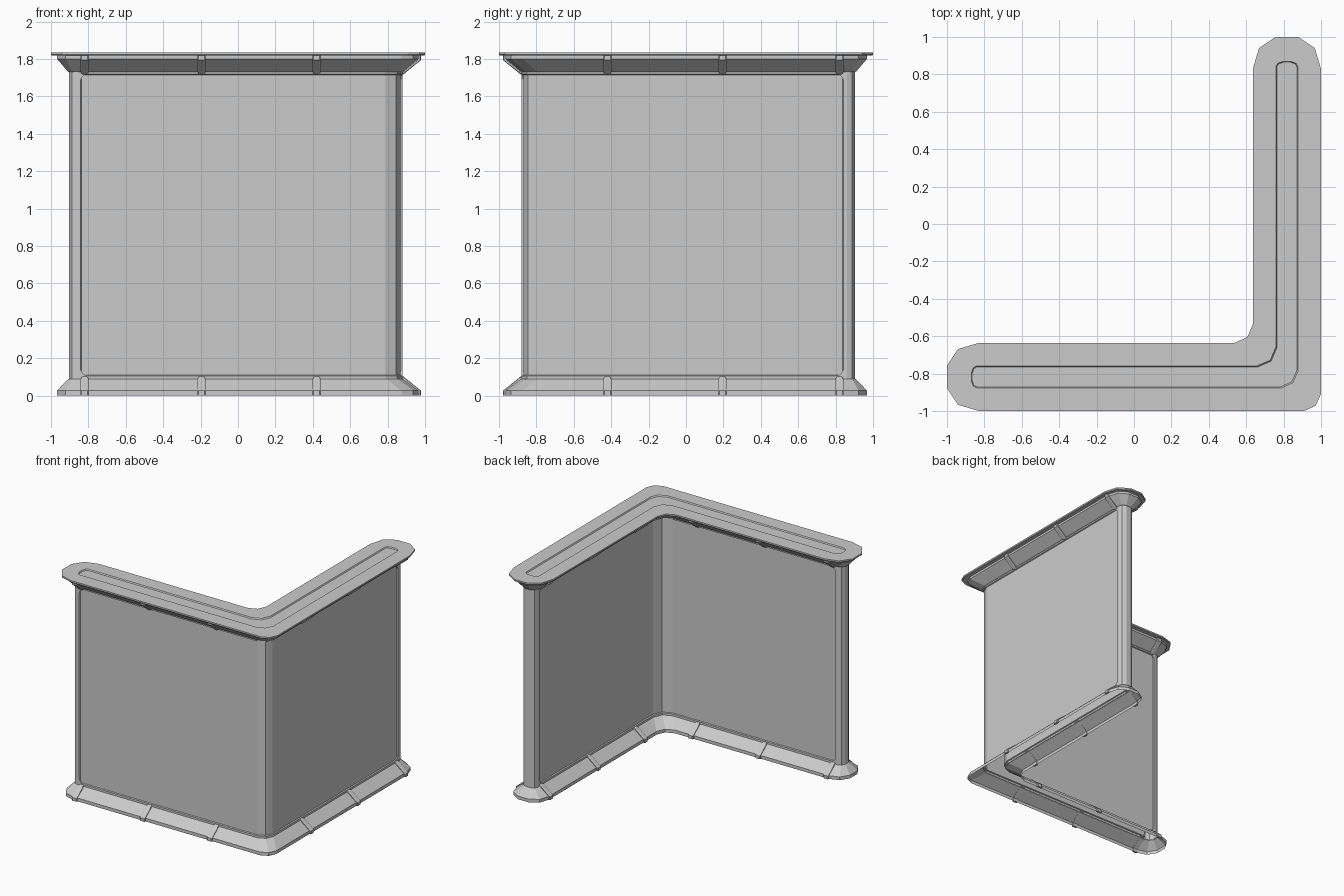
import bpy, bmesh, math

if "Cube" in bpy.data.objects:
    bpy.data.objects.remove(bpy.data.objects["Cube"])

C = 0.8175          # distance of each arm's centre line from the middle
H = 1.82            # underside of the top plate


def mirror(p):      # swaps the two arms across the L's diagonal
    return (-p[1], -p[0])


def outline(w, s, t):
    """L-shaped outline: half width w, straight to s, faceted end reaching t."""
    o, i, m = C + w, C - w, s + 0.65 * (t - s)
    arm = [(o, 0.09 - o), (o, s), (C + .82 * w, m), (C + .33 * w, t),
           (C - .33 * w, t), (C - .82 * w, m), (i, s), (i, 0.10 - i)]
    inner, outer = (i - .03, .03 - i), (o - .028, .028 - o)
    return arm + [inner] + [mirror(p) for p in reversed(arm)] + [outer]


def finish(name, bm):
    me = bpy.data.meshes.new(name)
    bm.to_mesh(me)
    bm.free()
    ob = bpy.data.objects.new(name, me)
    bpy.context.collection.objects.link(ob)
    return ob


def loft(rows, close_top=False):
    """Rows of (half width, straight end, tip, z), bottom to top."""
    bm = bmesh.new()
    rings = [[bm.verts.new((x, y, z)) for x, y in outline(w, s, t)]
             for w, s, t, z in rows]
    n = len(rings[0])
    strips = []
    for a, b in zip(rings, rings[1:]):
        strips.append([bm.faces.new((a[k], a[(k + 1) % n], b[(k + 1) % n], b[k]))
                       for k in range(n)])
    if close_top:
        bm.faces.new(rings[-1])
    bm.normal_update()
    return bm, strips


# Base skirt, open underneath
bm, _ = loft([(.147, .84, .967, 0), (.147, .84, .967, .027),
              (.07, .85, .912, .085), (.06, .85, .903, .09)])
finish("base_skirt", bm)

# Wall with a recessed panel wrapping each side of the corner
W, S, Z0, Z1 = .061, .86, .088, 1.737
bm, strips = loft([(W, S, .904, Z0), (W, S, .904, Z1)])
for ids in ((15, 16, 17, 0), (6, 7, 8, 9)):
    faces = [strips[0][k] for k in ids]
    bmesh.ops.inset_region(bm, faces=faces, thickness=.018, depth=0,
                           use_boundary=True, use_even_offset=True)
    bmesh.ops.inset_region(bm, faces=faces, thickness=.004, depth=-.009,
                           use_boundary=True, use_even_offset=True)
finish("wall", bm)

# Small fillets that round the panel corners
bm = bmesh.new()
R = .045
for side in (1, -1):
    for zc, up in ((Z0 + .017, 1), (Z1 - .017, -1)):
        pts = [(S - .017, zc)]
        for k in range(5):
            a = k * math.pi / 8
            pts.append((S - .017 - R + R * math.cos(a), zc + up * (R - R * math.sin(a))))
        for arm in (lambda p: p, mirror):
            layers = []
            for d in (W, W - .010):
                layers.append([bm.verts.new((*arm((C + side * d, s)), z)) for s, z in pts])
            a, b = layers
            bm.faces.new(a)
            bm.faces.new(list(reversed(b)))
            for k in range(len(a)):
                j = (k + 1) % len(a)
                bm.faces.new((a[k], b[k], b[j], a[j]))
bmesh.ops.recalc_face_normals(bm, faces=bm.faces)
finish("panel_corner_fillets", bm)

# Top cap: flare, overhanging plate and shallow channel
bm, _ = loft([(.06, .85, .903, H - .09), (.07, .85, .912, H - .085),
              (.147, .84, .967, H - .02), (.147, .84, .967, H - .002),
              (.178, .83, .996, H - .002), (.182, .83, 1.0, H + .003),
              (.182, .83, 1.0, H + .015), (.0595, .84, .870, H + .015),
              (.054, .84, .865, H + .006)], close_top=True)
finish("top_cap", bm)


def clips(name, zmap):
    """Sloped ribs over the skirt on both sides of both arms."""
    bm = bmesh.new()
    rows = [(.160, 0, .022), (.160, .027, .022), (.088, .085, .022),
            (.074, .097, .018), (.066, .103, .009)]
    for s in (-.42, .195, .82):
        for side in (1, -1):
            for arm in (lambda p: p, mirror):
                grid = []
                for d, z, h in rows:
                    back = max(d - .018, .056)
                    grid.append([bm.verts.new((*arm((C + side * dd, s + e)), zmap(z)))
                                 for dd, e in ((back, -h), (d - .005, -h), (d, -h * .7),
                                               (d, h * .7), (d - .005, h), (back, h))])
                for a, b in zip(grid, grid[1:]):
                    for k in range(5):
                        bm.faces.new((a[k], a[k + 1], b[k + 1], b[k]))
                    bm.faces.new((a[5], a[0], b[0], b[5]))
                bm.faces.new(grid[0])
                bm.faces.new(grid[-1])
    bmesh.ops.recalc_face_normals(bm, faces=bm.faces)
    finish(name, bm)


clips("base_clips", lambda z: z)
clips("top_clips", lambda z: H - z)
